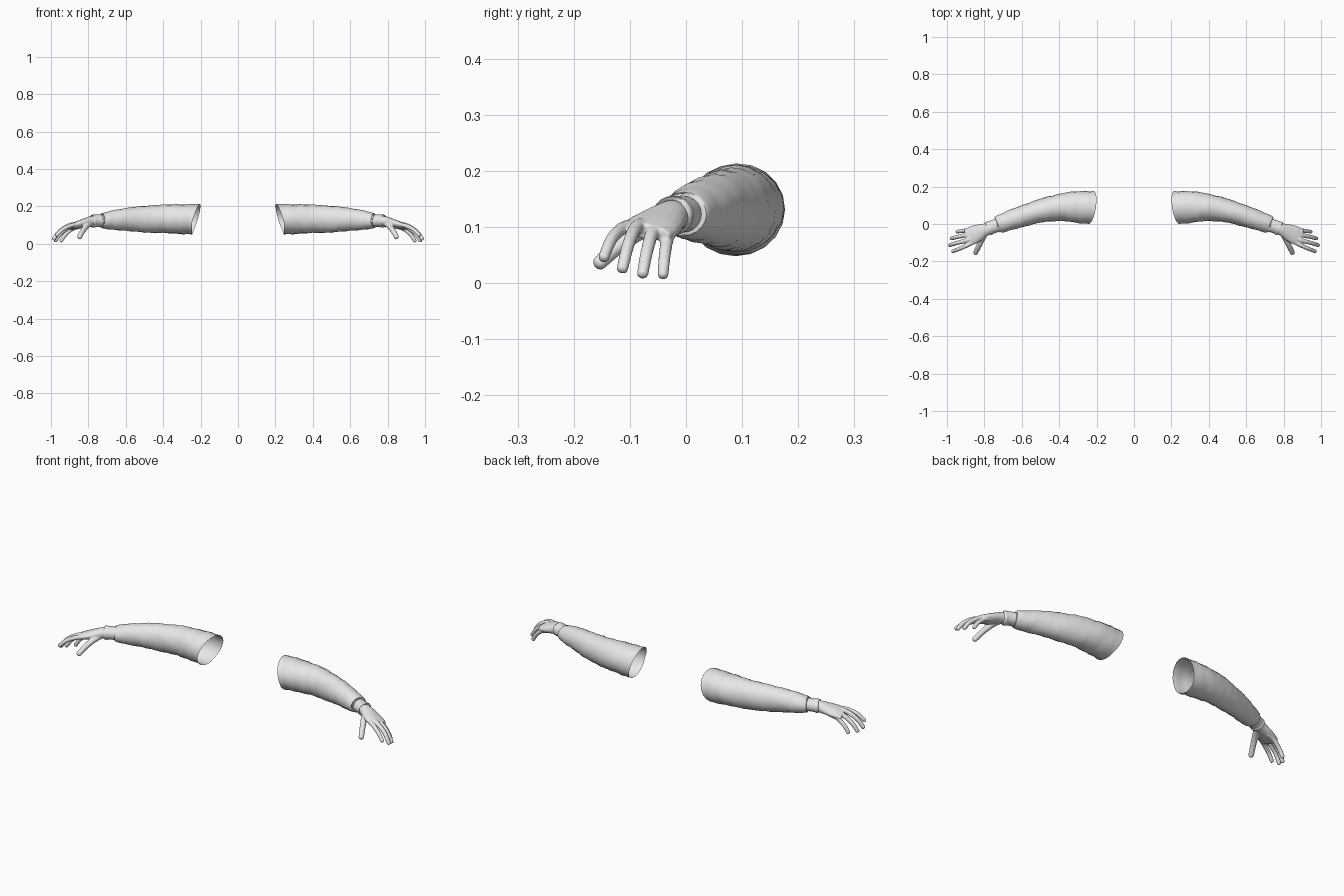
import bpy, bmesh, math
from mathutils import Vector

if "Cube" in bpy.data.objects:
    bpy.data.objects.remove(bpy.data.objects["Cube"])

grey = bpy.data.materials.new("light grey")
grey.diffuse_color = (0.8, 0.8, 0.8, 1)
grey.use_nodes = True
grey.node_tree.nodes["Principled BSDF"].inputs["Base Color"].default_value = grey.diffuse_color


def smooth_path(pts, steps):
    """Catmull-Rom samples through tuples of any length."""
    out = []
    for i in range(len(pts) - 1):
        p = [pts[max(i - 1, 0)], pts[i], pts[i + 1], pts[min(i + 2, len(pts) - 1)]]
        for s in range(steps):
            t = s / steps
            out.append([0.5 * (2 * b + (c - a) * t + (2 * a - 5 * b + 4 * c - d) * t * t
                               + (3 * b - a - 3 * c + d) * t ** 3) for a, b, c, d in zip(*p)])
    out.append(list(pts[-1]))
    return out


def tube(bm, pts, segs=16, steps=4, cap=True, roll=0.0, shape=None):
    """Loft ellipses (x, y, z, half width, half height) along a path."""
    path = smooth_path(pts, steps)
    rings = []
    for i, (x, y, z, w, h) in enumerate(path):
        a, b = path[max(i - 1, 0)], path[min(i + 1, len(path) - 1)]
        tan = (Vector(b[:3]) - Vector(a[:3])).normalized()
        side = Vector((0, 0, 1)).cross(tan).normalized()
        up = tan.cross(side)
        ring = []
        for k in range(segs):
            ang = 2 * math.pi * k / segs
            u, v = w * math.cos(ang), h * math.sin(ang)
            u, v = u * math.cos(roll) - v * math.sin(roll), u * math.sin(roll) + v * math.cos(roll)
            p = Vector((x, y, z)) + side * u + up * v
            ring.append(bm.verts.new(shape(p, i, ang, Vector((x, y, z))) if shape else p))
        rings.append(ring)
    for r, q in zip(rings, rings[1:]):
        for k in range(segs):
            n = (k + 1) % segs
            bm.faces.new((r[k], r[n], q[n], q[k]))
    if cap:
        bm.faces.new(rings[0][::-1])
        bm.faces.new(rings[-1])


def finish(bm, name, remesh=False):
    me = bpy.data.meshes.new(name)
    bm.to_mesh(me)
    bm.free()
    me.materials.append(grey)
    ob = bpy.data.objects.new(name, me)
    bpy.context.collection.objects.link(ob)
    bpy.context.view_layer.objects.active = ob
    ob.select_set(True)
    bpy.ops.object.shade_smooth_by_angle(angle=math.radians(50))
    ob.select_set(False)
    if remesh:
        m = ob.modifiers.new("fuse", 'REMESH')
        m.mode, m.voxel_size, m.use_smooth_shade = 'VOXEL', 0.0032, True
        m = ob.modifiers.new("soften", 'SMOOTH')
        m.factor, m.iterations = 0.5, 4
    ob.modifiers.new("mirror", 'MIRROR').use_mirror_merge = False


# Sleeve: slanted open end at the shoulder, soft folds, rolled-in hem
def folds(p, i, ang, c):
    if i == 0:
        p.x = 0.228 - 0.3 * (p.z - 0.13) - 0.15 * (p.y - 0.09)
    elif p.x < 0.71:
        f = 0.02 * math.sin(95 * p.x + 2.2 * math.sin(ang + 0.6)) + 0.012 * math.sin(41 * p.x + 3 * ang)
        p = c + (p - c) * (1 + f)
    return p


bm = bmesh.new()
tube(bm, [(0.228, 0.088, 0.130, 0.088, 0.082), (0.31, 0.091, 0.132, 0.084, 0.079),
          (0.40, 0.088, 0.133, 0.072, 0.076), (0.50, 0.070, 0.131, 0.062, 0.071),
          (0.60, 0.040, 0.130, 0.056, 0.061), (0.68, 0.013, 0.125, 0.051, 0.050),
          (0.722, -0.002, 0.123, 0.047, 0.041), (0.727, -0.004, 0.123, 0.041, 0.036),
          (0.712, 0.001, 0.123, 0.036, 0.031)],
     segs=20, steps=4, cap=False, shape=folds)
finish(bm, "sleeve")

# Wrist band with a raised rim
bm = bmesh.new()
tube(bm, [(0.700, 0.005, 0.123, 0.036, 0.032), (0.735, -0.008, 0.123, 0.036, 0.033),
          (0.765, -0.019, 0.122, 0.036, 0.033), (0.772, -0.022, 0.121, 0.038, 0.035),
          (0.780, -0.025, 0.120, 0.037, 0.034), (0.782, -0.026, 0.120, 0.031, 0.028)],
     segs=20, steps=2, cap=False)
finish(bm, "wrist_band")

# Hand: palm, four drooping fingers and a thumb fused together
bm = bmesh.new()
tube(bm, [(0.755, -0.016, 0.121, 0.032, 0.029), (0.79, -0.029, 0.118, 0.034, 0.028),
          (0.83, -0.046, 0.108, 0.045, 0.024), (0.865, -0.061, 0.099, 0.050, 0.020),
          (0.895, -0.072, 0.092, 0.046, 0.014)], roll=-0.17)


def finger(*joints, r=0.0125):
    n = len(joints) - 1
    pts = [(*j, r * (1 - 0.2 * i / n), r * (1 - 0.2 * i / n)) for i, j in enumerate(joints)]
    a, b = Vector(joints[-2]), Vector(joints[-1])
    d = (b - a).normalized()
    pts.append((*(b + d * r * 0.5), r * 0.62, r * 0.62))
    pts.append((*(b + d * r * 0.72), r * 0.2, r * 0.2))
    tube(bm, pts, segs=12, steps=3)


finger((0.85, -0.090, 0.103), (0.89, -0.113, 0.098), (0.935, -0.133, 0.078), (0.968, -0.146, 0.047))
finger((0.85, -0.070, 0.106), (0.90, -0.089, 0.099), (0.953, -0.103, 0.068), (0.984, -0.113, 0.027), r=0.013)
finger((0.85, -0.048, 0.102), (0.90, -0.060, 0.090), (0.948, -0.070, 0.055), (0.975, -0.077, 0.018), r=0.013)
finger((0.84, -0.026, 0.094), (0.885, -0.033, 0.080), (0.923, -0.038, 0.049), (0.945, -0.041, 0.016))
finger((0.79, -0.040, 0.110), (0.812, -0.082, 0.092), (0.832, -0.122, 0.065), (0.847, -0.153, 0.037), r=0.0165)
finish(bm, "hand", remesh=True)
